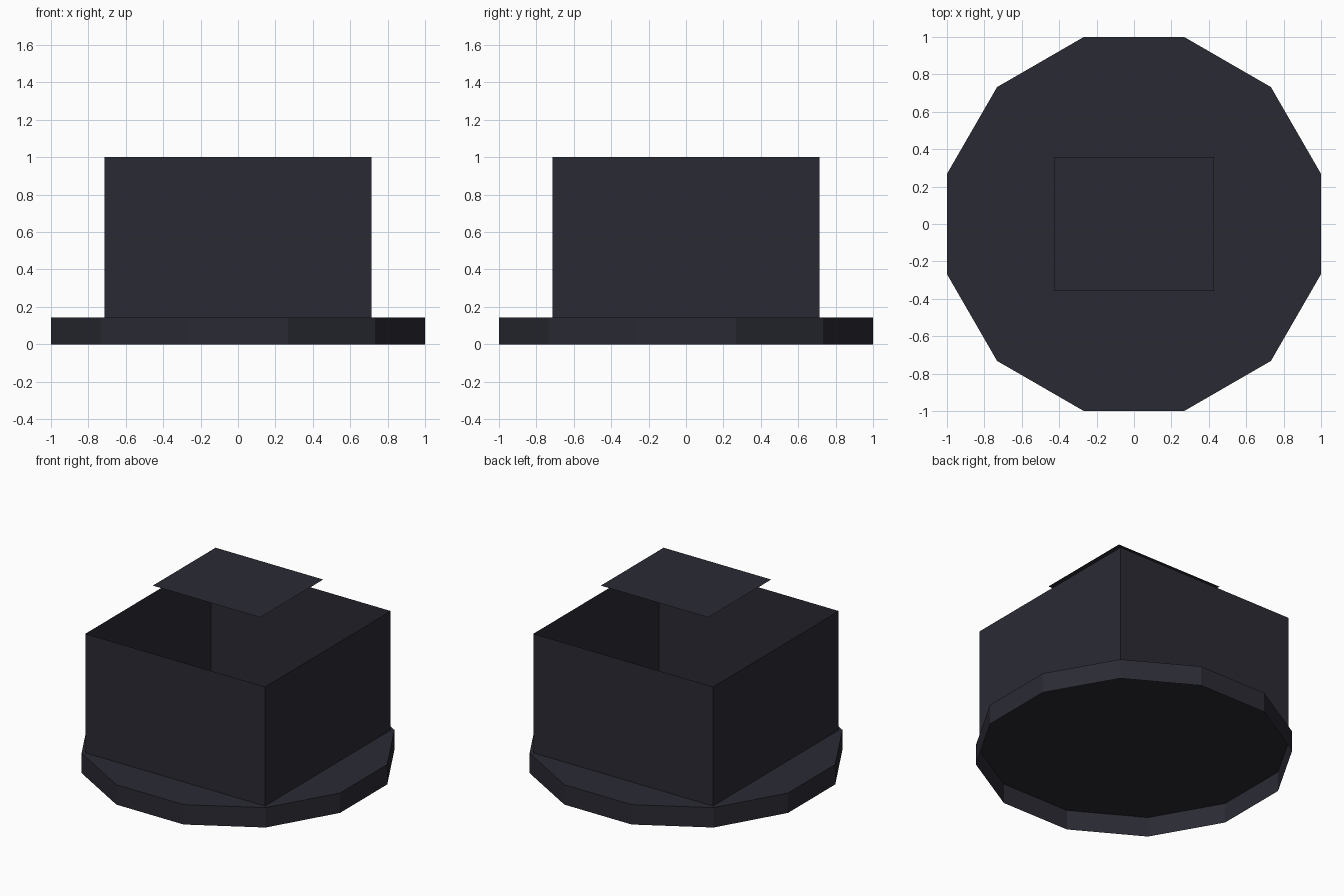
import bpy
import bmesh
import math
from mathutils import Matrix

cube = bpy.data.objects.get("Cube")
if cube:
    bpy.data.objects.remove(cube, do_unlink=True)

COLOUR = (0.023, 0.023, 0.034, 1.0)
BASE_HEIGHT = 0.143
WALL_TOP = 1.0
WALL_HALF = 0.714
PLATE_Z = 1.286

charcoal = bpy.data.materials.new("charcoal")
charcoal.use_nodes = True
charcoal.diffuse_color = COLOUR
charcoal.node_tree.nodes["Principled BSDF"].inputs["Base Color"].default_value = COLOUR


def add_part(name, bm):
    """Turn a bmesh into a flat shaded charcoal object."""
    mesh = bpy.data.meshes.new(name)
    bm.to_mesh(mesh)
    bm.free()
    mesh.materials.append(charcoal)
    obj = bpy.data.objects.new(name, mesh)
    bpy.context.collection.objects.link(obj)


def delete_faces(bm, lowest, highest):
    """Remove the faces whose normal z lies within the given range."""
    bm.normal_update()
    faces = [f for f in bm.faces if lowest <= f.normal.z <= highest]
    bmesh.ops.delete(bm, geom=faces, context="FACES")


# Twelve-sided base, open underneath, with a flat side facing each axis
bm = bmesh.new()
radius = 1 / math.cos(math.radians(15))
bmesh.ops.create_cone(
    bm, cap_ends=True, segments=12, radius1=radius, radius2=radius, depth=BASE_HEIGHT,
    matrix=Matrix.Translation((0, 0, BASE_HEIGHT / 2)) @ Matrix.Rotation(math.radians(15), 4, "Z"))
delete_faces(bm, -2, -0.5)
add_part("base_disc", bm)

# Open square sleeve: four thin walls without top or bottom
bm = bmesh.new()
height = WALL_TOP - BASE_HEIGHT
bmesh.ops.create_cube(
    bm, size=1,
    matrix=Matrix.Translation((0, 0, BASE_HEIGHT + height / 2))
    @ Matrix.Diagonal((2 * WALL_HALF, 2 * WALL_HALF, height, 1)))
delete_faces(bm, -2, -0.5)
delete_faces(bm, 0.5, 2)
add_part("sleeve_walls", bm)

# Thin sheet floating above the opening
bm = bmesh.new()
bmesh.ops.create_grid(
    bm, x_segments=1, y_segments=1, size=1,
    matrix=Matrix.Translation((0, 0, PLATE_Z)) @ Matrix.Diagonal((0.428, 0.357, 1, 1)))
add_part("top_plate", bm)
